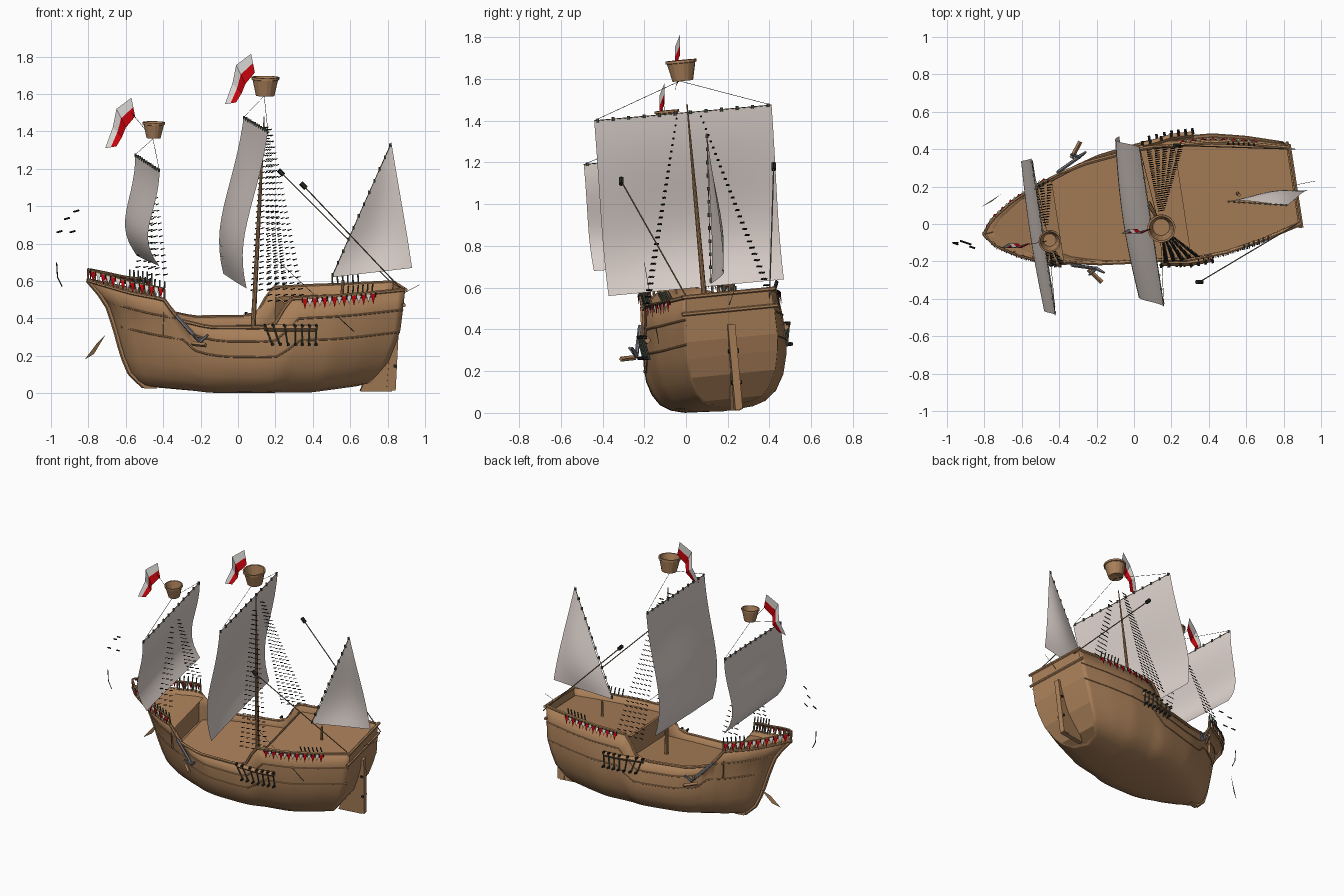
import bpy, bmesh, math
from mathutils import Matrix, Vector

old = bpy.data.objects.get("Cube")
if old:
    bpy.data.objects.remove(old, do_unlink=True)

# The ship sits yawed and heeled; hull parts are built upright, then moved by SHIP
SHIP = (Matrix.Translation((0, 0.127, 0.007)) @ Matrix.Rotation(math.radians(8.7), 4, 'Z')
        @ Matrix.Rotation(math.radians(5.5), 4, 'X'))
WORLD = Matrix.Identity(4)


def material(name, r, g, b):
    m = bpy.data.materials.new(name)
    m.use_nodes = True
    m.diffuse_color = (r, g, b, 1)
    m.node_tree.nodes["Principled BSDF"].inputs["Base Color"].default_value = (r, g, b, 1)
    return m


WOOD = material("hull wood", 0.40, 0.215, 0.10)
SPAR = material("spar wood", 0.22, 0.16, 0.09)
SAIL = material("sail cloth", 0.74, 0.66, 0.62)
WHITE = material("white cloth", 0.74, 0.72, 0.69)
RED = material("red cloth", 0.62, 0.001, 0.004)
BLACK = material("tarred rope", 0.02, 0.02, 0.016)
IRON = material("iron", 0.20, 0.20, 0.23)
GREEN = material("weathered bronze", 0.09, 0.11, 0.08)


def finish(name, bm, mats, frame=SHIP, smooth=False):
    bmesh.ops.recalc_face_normals(bm, faces=bm.faces)
    bm.transform(frame)
    me = bpy.data.meshes.new(name)
    bm.to_mesh(me)
    bm.free()
    for m in mats:
        me.materials.append(m)
    ob = bpy.data.objects.new(name, me)
    bpy.context.collection.objects.link(ob)
    if smooth:
        me.shade_smooth()
    return ob


def bars(name, segments, mat, sides=6, frame=SHIP):
    """Tapered rods: each segment is (start, end, radius) or (start, end, radius, end radius)."""
    bm = bmesh.new()
    for a, b, r, *r2 in segments:
        a, b = Vector(a), Vector(b)
        d = b - a
        mat4 = Matrix.Translation((a + b) / 2) @ d.to_track_quat('Z', 'Y').to_matrix().to_4x4()
        bmesh.ops.create_cone(bm, cap_ends=True, segments=sides, radius1=r,
                              radius2=r2[0] if r2 else r, depth=d.length, matrix=mat4)
    return finish(name, bm, [mat], frame)


def grid(name, rows, mats, frame=SHIP, smooth=True, rule=None):
    bm = bmesh.new()
    vs = [[bm.verts.new(p) for p in row] for row in rows]
    for i in range(len(vs) - 1):
        for j in range(len(vs[0]) - 1):
            f = bm.faces.new((vs[i][j], vs[i + 1][j], vs[i + 1][j + 1], vs[i][j + 1]))
            f.material_index = rule(i, j) if rule else 0
    bmesh.ops.remove_doubles(bm, verts=bm.verts, dist=0.0005)
    return finish(name, bm, mats, frame, smooth)


def plate(name, outline, thick, mat):
    bm = bmesh.new()
    f = bm.faces.new([bm.verts.new((x, -thick / 2, z)) for x, z in outline])
    ext = bmesh.ops.extrude_face_region(bm, geom=[f])
    bmesh.ops.translate(bm, vec=(0, thick, 0),
                        verts=[v for v in ext["geom"] if isinstance(v, bmesh.types.BMVert)])
    return finish(name, bm, [mat])


def lerp(table, t):
    for (a, p), (b, q) in zip(table, table[1:]):
        if t <= b:
            return p + (q - p) * max(0, (t - a) / (b - a))
    return table[-1][1]


# Hull lines: plan width, section shape, stem, stern and sheer
PLAN = [(0, 0.0), (.03, .07), (.1, .15), (.2, .23), (.35, .29), (.5, .32), (.62, .33),
        (.75, .32), (.87, .28), (1, .22)]
SECTION = [(0, 0), (.02, .45), (.06, .64), (.14, .8), (.28, .92), (.45, .985), (.6, 1), (.8, .98), (1, .94)]
BOW = [(0, -.51), (.1, -.58), (.3, -.63), (.55, -.67), (.8, -.72), (1, -.82)]
STERN = [(0, .60), (.06, .69), (.3, .79), (.6, .84), (1, .865)]
SHEER = [(-.82, .60), (-.6, .545), (-.44, .52), (-.36, .41), (-.2, .375), (.1, .375), (.16, .40),
         (.23, .53), (.6, .55), (.88, .57)]
KEEL = [(-.82, .03), (-.3, 0), (.5, 0), (.88, .03)]


def station(s):
    xt = -.82 + 1.7 * s
    return lerp(KEEL, xt), lerp(SHEER, xt)


def hull(s, h, side=1, out=0.0, up=0.0):
    k, top = station(s)
    hc = min(h, 1)
    x = lerp(BOW, hc) * (1 - s) + lerp(STERN, hc) * s
    return Vector((x, side * (lerp(PLAN, s) * lerp(SECTION, hc) + out), k + (top - k) * h + up))


def span(a, b, n):
    return [a + (b - a) * i / n for i in range(n + 1)]


def level(s, z):
    """Height fraction at which the hull reaches height z."""
    k, top = station(s)
    return (z - k) / (top - k)


heights = [h for h, _ in SECTION]
shell = grid("hull", [[hull(s, h, -1) for h in reversed(heights)] + [hull(s, h) for h in heights[1:]]
                      for s in [0, .015] + span(.03, 1, 40)], [WOOD])
solid = shell.modifiers.new("planking", 'SOLIDIFY')
solid.thickness = 0.012
grid("transom", [[hull(1, h, -1) for h in heights], [hull(1, h) for h in heights]], [WOOD], smooth=False)


# Decks and bulkheads
def deck(name, s0, s1, depth):
    rows = []
    for s in span(s0, s1, 10):
        h = level(s, depth(station(s)[1]))
        rows.append([hull(s, h, -1, -.004), hull(s, h, 1, -.004)])
    grid(name, rows, [WOOD])


deck("fore_deck", 0.01, .225, lambda top: top - .03)
deck("waist_deck", .17, .66, lambda top: .33)
deck("aft_deck", .63, .995, lambda top: top - .05)
for name, s, drop in (("fore_bulkhead", .225, .03), ("aft_bulkhead", .63, .05)):
    edge = [hull(s, 1, sd, -.006, -drop) for sd in (-1, 1)]
    grid(name, [edge, [(p.x, p.y, .325) for p in edge]], [WOOD], smooth=False)

# Wales, caps, stem, keel and rudder
SIDES = (-1, 1)


def run(h, s0, s1, r, out=0.0, up=0.0, n=24):
    return [(hull(a, h, sd, out, up), hull(b, h, sd, out, up), r) for sd in SIDES
            for a, b in zip(span(s0, s1, n), span(s0, s1, n)[1:])]


bars("wales", run(.58, .02, 1, .005) + run(.8, .02, 1, .005), WOOD)
bars("gunwale_caps", run(1, 0, 1, .010, n=40), WOOD)
stem = [hull(0, h) for h in span(0, 1, 8)]
bars("stem_post", [(a, b, .014) for a, b in zip(stem, stem[1:])], WOOD)
plate("forefoot", [(-.51, .02), (-.44, .02), (-.56, .2), (-.64, .28)], .03, WOOD)
plate("stern_skeg", [(.66, .005), (.83, .005), (.84, .36), (.77, .3)], .03, WOOD)
plate("rudder", [(.80, .01), (.85, .01), (.865, .42), (.83, .42)], .036, WOOD)
bars("rudder_hinges", [((.845, -.025, z), (.845, .025, z), .010) for z in (.14, .29)], BLACK)
bars("stern_beams", [(hull(1, h, -1, .02), hull(1, h, 1, .02), .010) for h in (1, .85)], WOOD)


# Castle pennants, and swivel guns above them
def pennants(name, s0, s1, up, count):
    steps = span(s0, s1, count)
    for offset, mat, depth in ((0, RED, .055), (1, WHITE, .045)):
        bm = bmesh.new()
        for sd in SIDES:
            for a, b in list(zip(steps, steps[1:]))[offset::2]:
                tri = (hull(a, 1, sd, .013, up), hull(b, 1, sd, .013, up),
                       hull((a + b) / 2, 1, sd, .02, up - depth))
                bm.faces.new([bm.verts.new(p) for p in tri])
        finish(name + ("_red" if mat == RED else "_white"), bm, [mat])
    bars(name + "_knots", [(hull(s, 1, sd, .012, up - .016), hull(s, 1, sd, .014, up + .006), .0035)
                           for sd in SIDES for s in steps], BLACK, 5)


def swivel_guns(name, s0, s1, up):
    bars(name, [(hull(s, 1, sd, -.01), hull(s, 1, sd, .01, up), .0045)
                for sd in SIDES for s in span(s0, s1, 5)], GREEN, 5)


pennants("fore_pennants", .005, .22, .055, 15)
pennants("aft_pennants", .66, .9, -.005, 15)
swivel_guns("fore_swivel_guns", .15, .225, .10)
swivel_guns("aft_swivel_guns", .81, .89, .05)
bars("fore_rail", run(1, 0, .225, .007, .004, .058, 10), WOOD)
bars("fore_rail_posts", [(hull(s, 1, sd), hull(s, 1, sd, .004, .058), .006)
                         for sd in SIDES for s in span(0, .225, 8)], WOOD)

# Shroud channels and deadeye strips on the hull sides
stations = span(.54, .69, 6)
bars("channels", [(hull(a, level(a, .375), sd, .015), hull(b, level(b, .375), sd, .015), .018)
                  for sd in SIDES for a, b in zip(stations, stations[1:])], WOOD, 4)
bars("chain_plates", [(hull(s, level(s, .28), sd, .012), hull(s, level(s, .39), sd, .035), .0045)
                      for sd in SIDES for s in stations], GREEN, 5)
bars("deadeyes", [(hull(s, level(s, z), sd, .018), hull(s, level(s, z), sd, .04), .008)
                  for sd in SIDES for s in stations for z in (.29, .39)], BLACK, 6)

# Masts
bars("main_mast", [((.075, 0, .3), (.105, 0, 1.1), .014, .009), ((.105, 0, 1.1), (.12, 0, 1.48), .008, .003)], WOOD, 10)
bars("mizzen_mast", [((.55, 0, .45), (.56, 0, .60), .010, .008)], WOOD, 8)


# Crow's nests: hollow tapered tubs
def nest(name, x, z, r0, r1, height):
    profile = [(0, .012), (r0, 0), (r1 * .97, height * .85), (r1 * 1.06, height * .87), (r1 * 1.06, height),
               (r1 * .92, height), (r0 * .9, .014), (0, .014)]
    grid(name, [[(x + r * math.cos(a), r * math.sin(a) - .01, z + h) for r, h in profile]
                for a in span(0, math.tau, 16)], [WOOD], smooth=False)


nest("main_crows_nest", .122, 1.592, .05, .071, .10)
nest("fore_crows_nest", -.478, 1.365, .038, .057, .085)


# Sails: patches between four corners that belly along a direction
def sail(name, tl, tr, br, bl, belly, edge, rings):
    tl, tr, br, bl, belly = map(Vector, (tl, tr, br, bl, belly))
    rows = []
    for v in span(0, 1, 14):
        left, right = tl.lerp(bl, v), tr.lerp(br, v)
        bulge = math.sin(math.pi * v ** 1.8 * .95)
        rows.append([left.lerp(right, u) + belly * bulge * (edge + (1 - edge) * math.sin(math.pi * u))
                     for u in span(0, 1, 12)])
    grid(name, rows, [SAIL], WORLD)
    a, b = map(Vector, rings)
    bars(name + "_yard", [(a, b, .002)], SPAR, 6, WORLD)
    d = Vector((0, 0, .009))
    bars(name + "_lashings", [(a.lerp(b, t) - d, a.lerp(b, t) + d, .007) for t in span(.02, .98, 11)], GREEN, 6, WORLD)


main_l, main_r = (.03, .41, 1.475), (.16, -.44, 1.40)
fore_l, fore_r = (-.55, .35, 1.275), (-.42, -.49, 1.19)
peak, tack = (.82, .10, 1.34), (.50, .12, .62)
sail("main_sail", main_l, main_r, (.055, -.37, .56), (-.07, .47, .64), (-.08, -.01, 0), .7, (main_l, main_r))
sail("fore_sail", fore_l, fore_r, (-.41, -.44, .68), (-.53, .34, .735), (-.08, -.01, 0), .85, (fore_l, fore_r))
sail("mizzen_sail", peak, peak, (.93, .18, .67), tack, (.01, .04, 0), .25, (peak, tack))

# Long spars leaning out from the stern
spars = [((.35, -.31, 1.11), (.87, .0, .56)), ((.23, .42, 1.18), (.86, .40, .55))]
bars("stern_spars", [(a, b, .0035) for a, b in spars], SPAR, 6, WORLD)
bars("spar_blocks", [(Vector(a) - Vector((.014, 0, -.014)), Vector(a) + Vector((.014, 0, -.014)), .013)
                     for a, b in spars], BLACK, 6, WORLD)


# Ratlines: short dashes on fans of shrouds
def ratlines(name, x, top, x0, x1, width, foot, rows, lines):
    segs = []
    for sd in SIDES:
        for i in range(rows):
            t = .08 + .82 * i / rows
            for x_foot in span(x0, x1, lines - 1):
                p = Vector((x_foot, sd * width, foot)).lerp(Vector((x, sd * .02, top)), t)
                half = .010 * (1.1 - t) + .003
                segs.append((p - Vector((half, 0, .004)), p + Vector((half, 0, .002)), .0045 - .002 * t, .002))
    bars(name, segs, BLACK, 4)


ratlines("main_ratlines", .125, 1.56, .12, .31, .33, .43, 30, 5)
ratlines("fore_ratlines", -.485, 1.25, -.52, -.43, .23, .60, 16, 3)

# Thin running ropes and loose bow rigging
head_m, head_f = (.14, -.03, 1.59), (-.455, -.09, 1.36)
bars("ropes", [(a, b, .0012) for a, b in ((head_m, main_l), (head_m, main_r), (head_f, fore_l), (head_f, fore_r),
     ((.82, .2, .5), (.97, .23, .58)), ((.2, -.2, .72), (.62, -.13, .33)), ((-.57, -.11, 1.5), head_f))], BLACK, 4, WORLD)
bars("bow_rigging", [((x, y, z), (x + .03, y - .01, z + .008), .005) for x, y, z in
     ((-.97, -.1, .86), (-.93, -.09, .93), (-.90, -.1, .86), (-.88, -.12, .97))]
     + [((-.97, -.1, .70), (-.965, -.1, .62), .003), ((-.965, -.1, .62), (-.94, -.1, .57), .003)], BLACK, 4, WORLD)


# Two-colour swallow flags
def flag(name, dx, y, dz):
    top = [(-.57, 1.58), (-.65, 1.52), (-.67, 1.42), (-.71, 1.31)]
    low = [(-.55, 1.48), (-.60, 1.42), (-.62, 1.37), (-.65, 1.32)]
    rows = []
    for i, ((a, b), (c, d)) in enumerate(zip(top, low)):
        rows.append([(a + (c - a) * t + dx, y + .012 * (-1) ** i, b + (d - b) * t + dz) for t in (0, .5, 1)])
    grid(name, rows, [WHITE, RED], WORLD, False, lambda i, j: j)


flag("fore_flag", 0, -.115, 0)
flag("main_flag", .64, -.04, .235)

# Anchors at the bow
for name, sd in (("right_anchor", -1), ("left_anchor", 1)):
    ring, crown = hull(.25, .95, sd, .015), hull(.29, .74, sd, .04)
    tips = [crown + Vector((dx, sd * .025, .04)) for dx in (-.04, .04)]
    bars(name, [(ring, crown, .010)] + [(crown, t, .012, .006) for t in tips], IRON, 6)
    bars(name + "_stock", [(crown + Vector((-.04, 0, -.01)), crown + Vector((.02, sd * .08, -.01)), .012)], WOOD, 4)
grid("bow_fluke", [[(-.82, .09, .18), (-.76, .12, .26)], [(-.77, .12, .21), (-.71, .16, .31)]], [WOOD], WORLD)
